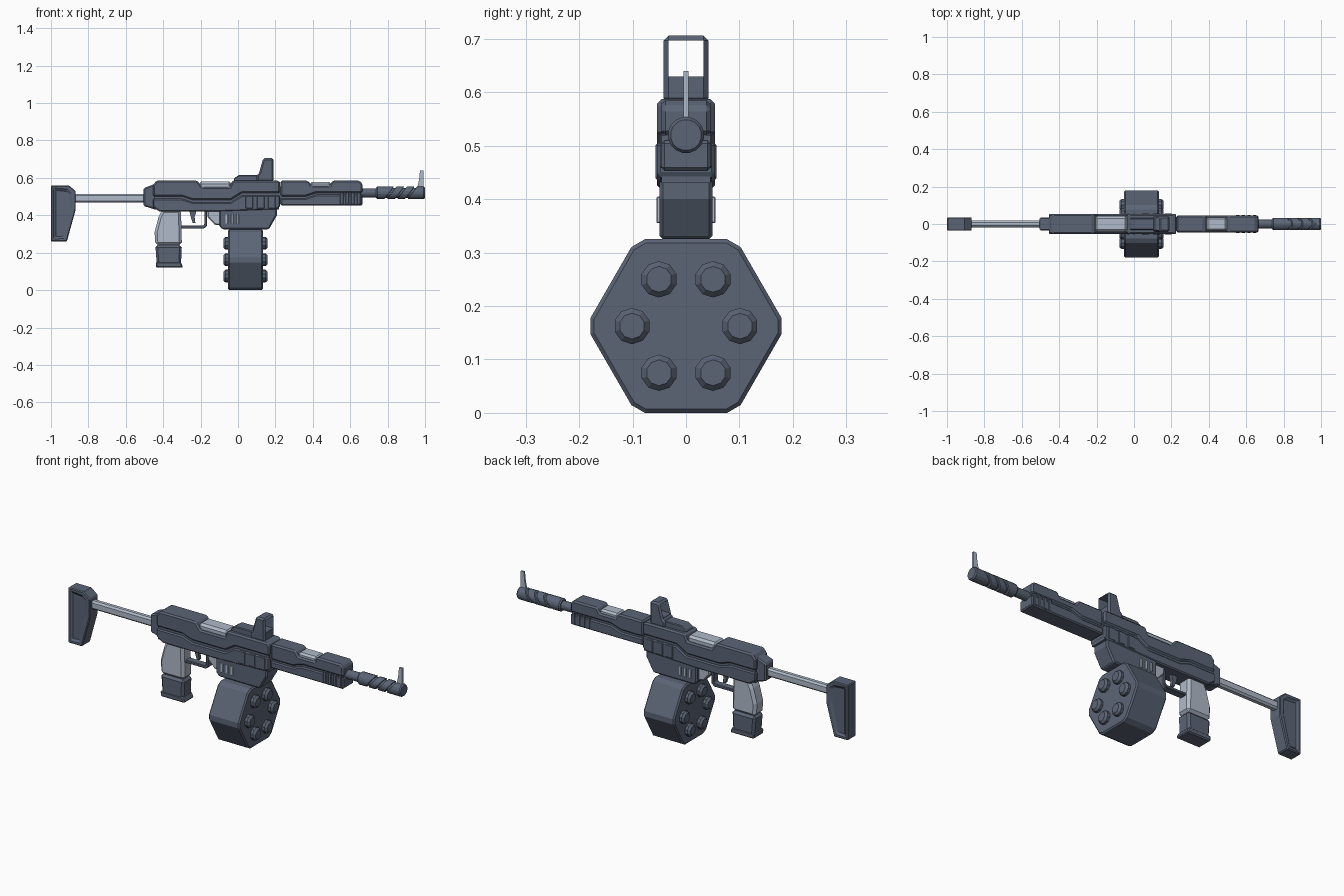
import bpy, bmesh, math


def material(name, rgb):
    m = bpy.data.materials.new(name)
    m.diffuse_color = (*rgb, 1)
    return m


DARK = material("dark slate", (0.105, 0.13, 0.18))
LIGHT = material("pale steel", (0.43, 0.49, 0.58))


def finish(name, bm, mat, bevel=0.0):
    bmesh.ops.recalc_face_normals(bm, faces=bm.faces)
    me = bpy.data.meshes.new(name)
    bm.to_mesh(me)
    bm.free()
    me.materials.append(mat)
    ob = bpy.data.objects.new(name, me)
    bpy.context.collection.objects.link(ob)
    if bevel:
        b = ob.modifiers.new("chamfer", 'BEVEL')
        b.width, b.segments = bevel, 1
        b.limit_method, b.angle_limit = 'ANGLE', math.radians(40)
    return ob


def prism(name, pts, y0, y1, mat, bevel=0.0, along='y', inset=None):
    """Extrude an (x, z) profile along y, or a (y, z) profile along x."""
    bm = bmesh.new()
    place = (lambda p, t: (p[0], t, p[1])) if along == 'y' else (lambda p, t: (t, p[0], p[1]))
    a = [bm.verts.new(place(p, y0)) for p in pts]
    b = [bm.verts.new(place(p, y1)) for p in pts]
    ends = [bm.faces.new(a), bm.faces.new(b)]
    for i in range(len(pts)):
        j = (i + 1) % len(pts)
        bm.faces.new((a[i], a[j], b[j], b[i]))
    if inset:
        bmesh.ops.recalc_face_normals(bm, faces=bm.faces)
        bmesh.ops.inset_individual(bm, faces=ends, thickness=inset[0])
        bmesh.ops.inset_individual(bm, faces=ends, thickness=0.004, depth=-inset[1])
    return finish(name, bm, mat, bevel)


def box(name, x0, x1, half_y, z0, z1, mat, bevel=0.0):
    return prism(name, [(x0, z0), (x1, z0), (x1, z1), (x0, z1)], -half_y, half_y, mat, bevel)


def lathe(name, rings, cy, cz, n, mat):
    """Rings of (x, radius, tilt) around an axis along x."""
    bm = bmesh.new()
    loops = []
    for x, r, tilt in rings:
        loop = []
        for i in range(n):
            a = 2 * math.pi * (i + 0.5) / n
            loop.append(bm.verts.new((x + tilt * math.sin(a), cy + r * math.cos(a), cz + r * math.sin(a))))
        loops.append(loop)
    for p, q in zip(loops, loops[1:]):
        for i in range(n):
            j = (i + 1) % n
            bm.faces.new((p[i], p[j], q[j], q[i]))
    bm.faces.new(loops[0])
    bm.faces.new(loops[-1])
    return finish(name, bm, mat)


# Shoulder stock with recessed side panels, and its rod
prism("stock", [(-1, 0.26), (-0.915, 0.26), (-0.868, 0.43), (-0.868, 0.53), (-0.905, 0.56), (-1, 0.56)],
      -0.036, 0.036, DARK, 0.007, inset=(0.026, 0.009))
box("stock_rod", -0.88, -0.49, 0.018, 0.468, 0.514, LIGHT, 0.009)
prism("rear_cap", [(-0.505, 0.45), (-0.44, 0.43), (-0.44, 0.57), (-0.465, 0.56), (-0.505, 0.545)],
      -0.036, 0.036, DARK, 0.007)

# Receiver: narrow core with upper and lower shells divided by a wavy groove
box("receiver_core", -0.45, 0.22, 0.046, 0.43, 0.55, DARK)
wave = [(-0.455, 0.495), (-0.30, 0.495), (-0.24, 0.475), (-0.04, 0.475), (0.02, 0.512), (0.225, 0.512)]
upper = [(0.225, 0.575), (0.215, 0.587), (-0.03, 0.587), (-0.045, 0.55), (-0.19, 0.55),
         (-0.22, 0.587), (-0.435, 0.587), (-0.455, 0.56)]
prism("receiver_upper", [(x, z + 0.006) for x, z in wave] + upper, -0.054, 0.054, DARK, 0.008)
lower = [(0.225, 0.445), (0.20, 0.43), (-0.10, 0.42), (-0.42, 0.42), (-0.455, 0.445)]
prism("receiver_lower", [(x, z - 0.006) for x, z in wave] + lower, -0.054, 0.054, DARK, 0.006)
box("receiver_bolt", -0.21, -0.035, 0.042, 0.53, 0.58, LIGHT, 0.012)
for i in range(3):
    x = 0.04 + i * 0.06
    box("receiver_rib", x, x + 0.042, 0.057, 0.435, 0.505, DARK, 0.004)

# Handguard built in the same way
box("handguard_core", 0.21, 0.655, 0.038, 0.46, 0.555, DARK)
wave = [(0.228, 0.495), (0.36, 0.495), (0.42, 0.515), (0.665, 0.515)]
upper = [(0.665, 0.572), (0.645, 0.585), (0.505, 0.585), (0.49, 0.558), (0.395, 0.558), (0.375, 0.585), (0.228, 0.585)]
prism("handguard_upper", [(x, z + 0.005) for x, z in wave] + upper, -0.046, 0.046, DARK, 0.008)
prism("handguard_lower", [(x, z - 0.005) for x, z in wave] + [(0.665, 0.453), (0.228, 0.453)],
      -0.046, 0.046, DARK, 0.006)
box("handguard_insert", 0.385, 0.497, 0.036, 0.53, 0.578, LIGHT, 0.01)
for i in range(4):
    x = 0.545 + i * 0.03
    box("handguard_rib", x, x + 0.019, 0.049, 0.458, 0.522, DARK, 0.003)

# Barrel and muzzle with slanted grooves
lathe("barrel", [(0.62, 0.024, 0), (0.76, 0.024, 0)], 0, 0.52, 16, DARK)
rings = [(0.738, 0.028, 0), (0.745, 0.034, 0)]
for x in (0.815, 0.87, 0.925):
    rings += [(x - 0.008, 0.034, 0.026), (x - 0.006, 0.027, 0.021), (x + 0.006, 0.027, 0.021), (x + 0.008, 0.034, 0.026)]
rings += [(0.993, 0.034, 0), (1.0, 0.029, 0)]
lathe("muzzle", rings, 0, 0.52, 16, DARK)
prism("front_sight", [(0.957, 0.54), (0.992, 0.54), (0.992, 0.64), (0.973, 0.64), (0.968, 0.59)], -0.005, 0.005, LIGHT)

# Rear sight: low base and an open hood
prism("sight_base", [(-0.022, 0.58), (0.18, 0.58), (0.18, 0.615), (0.005, 0.615), (-0.022, 0.597)],
      -0.032, 0.032, DARK, 0.004)
hood = prism("sight_hood", [(0.10, 0.58), (0.19, 0.58), (0.19, 0.706), (0.135, 0.706), (0.112, 0.625), (0.10, 0.615)],
             -0.042, 0.042, DARK, 0.009)
cutter = box("hood_cutter", 0.0, 0.3, 0.033, 0.63, 0.697, DARK)
cutter.hide_render = True
cutter.display_type = 'WIRE'
cut = hood.modifiers.new("opening", 'BOOLEAN')
cut.operation, cut.object, cut.solver = 'DIFFERENCE', cutter, 'EXACT'

# Pistol grip: pale upper part, dark lower part and foot
prism("grip_upper", [(-0.442, 0.24), (-0.30, 0.24), (-0.305, 0.43), (-0.405, 0.43), (-0.425, 0.39), (-0.446, 0.31)],
      -0.04, 0.04, LIGHT, 0.014)
prism("grip_lower", [(-0.434, 0.135), (-0.305, 0.135), (-0.30, 0.24), (-0.442, 0.24)], -0.04, 0.04, DARK, 0.012)
prism("grip_foot", [(-0.438, 0.12), (-0.293, 0.12), (-0.305, 0.15), (-0.44, 0.15)], -0.043, 0.043, DARK, 0.006)

# Trigger and its guard
prism("trigger_guard", [(-0.31, 0.33), (-0.18, 0.33), (-0.165, 0.345), (-0.165, 0.43), (-0.18, 0.43),
                        (-0.18, 0.352), (-0.187, 0.345), (-0.31, 0.345)], -0.02, 0.02, DARK, 0.003)
prism("trigger", [(-0.262, 0.43), (-0.22, 0.43), (-0.232, 0.39), (-0.228, 0.36), (-0.242, 0.36), (-0.252, 0.39)],
      -0.009, 0.009, DARK)

# Magazine well with pale side slots and rear release
prism("magazine_well", [(-0.10, 0.345), (-0.085, 0.325), (0.165, 0.325), (0.208, 0.40), (0.208, 0.44), (-0.10, 0.44)],
      -0.05, 0.05, DARK, 0.007)
prism("magazine_release", [(-0.165, 0.425), (-0.162, 0.39), (-0.125, 0.35), (-0.09, 0.345), (-0.09, 0.425)],
      -0.03, 0.03, LIGHT, 0.006)
for i in range(3):
    x = -0.068 + i * 0.03
    box("well_slot", x, x + 0.014, 0.055, 0.355, 0.405, LIGHT, 0.002)

# Six-sided drum magazine with clipped corners
CZ, R = 0.1625, 0.1876
corners = [(R * math.cos(math.radians(60 * k)), CZ + R * math.sin(math.radians(60 * k))) for k in range(6)]
outline = []
for k in range(6):
    for other in (corners[k - 1], corners[(k + 1) % 6]):
        t = 0.09
        outline.append(tuple(c + (o - c) * t for c, o in zip(corners[k], other)))
prism("drum_magazine", outline, -0.053, 0.133, DARK, 0.007, along='x')
for k in range(6):
    a = math.radians(60 * k)
    y, z = 0.101 * math.cos(a), CZ + 0.101 * math.sin(a)
    for x, s in ((0.13, 1), (-0.05, -1)):
        lathe("drum_stud", [(x, 0.034, 0), (x + s * 0.017, 0.034, 0), (x + s * 0.028, 0.024, 0)], y, z, 10, DARK)
